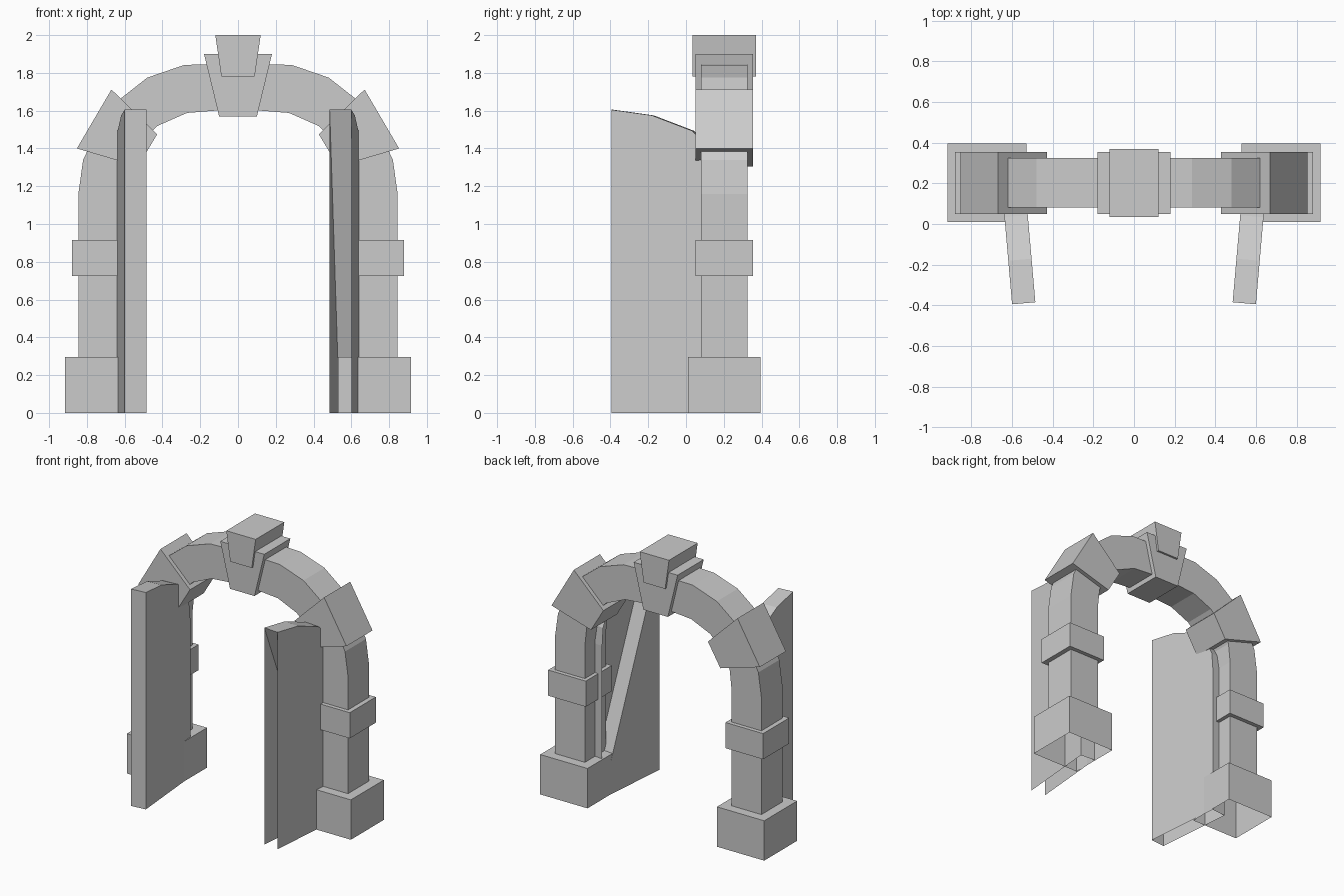
import bpy
import bmesh
from mathutils import Vector

if "Cube" in bpy.data.objects:
    bpy.data.objects.remove(bpy.data.objects["Cube"])


def make_object(name, verts, faces):
    mesh = bpy.data.meshes.new(name)
    mesh.from_pydata(verts, [], faces)
    bm = bmesh.new()
    bm.from_mesh(mesh)
    bmesh.ops.recalc_face_normals(bm, faces=bm.faces)
    bm.to_mesh(mesh)
    bm.free()
    obj = bpy.data.objects.new(name, mesh)
    bpy.context.collection.objects.link(obj)
    return obj


def prism(name, profile, y0, y1, skip=(), flip=1):
    """Front (x, z) outline extruded along y; skip lists the open side edges."""
    n = len(profile)
    verts = [(flip * x, y, z) for y in (y0, y1) for x, z in profile]
    faces = [tuple(range(n)), tuple(range(n, 2 * n))]
    faces += [(i, (i + 1) % n, (i + 1) % n + n, i + n) for i in range(n) if i not in skip]
    return make_object(name, verts, faces)


def box_outline(x0, x1, z0, z1):
    return [(x0, z0), (x1, z0), (x1, z1), (x0, z1)]


# Arch band: right-half section pairs from foot to crown, mirrored
outer = [(0.845, 0.28), (0.845, 1.16), (0.82, 1.34), (0.69, 1.61),
         (0.48, 1.775), (0.285, 1.842), (0, 1.85)]
inner = [(0.6, 0.28), (0.6, 1.16), (0.585, 1.30), (0.53, 1.42),
         (0.425, 1.52), (0.27, 1.588), (0, 1.61)]
outer += [(-x, z) for x, z in outer[-2::-1]]
inner += [(-x, z) for x, z in inner[-2::-1]]
verts, faces = [], []
for (ox, oz), (ix, iz) in zip(outer, inner):
    verts += [(ox, 0.08, oz), (ix, 0.08, iz), (ix, 0.325, iz), (ox, 0.325, oz)]
for k in range(len(outer) - 1):
    for j in range(4):
        a, b = 4 * k + j, 4 * k + (j + 1) % 4
        faces.append((a, b, b + 4, a + 4))
make_object("arch_band", verts, faces)

# Keystone and its raised centre
prism("keystone", [(-0.1, 1.57), (0.1, 1.57), (0.18, 1.9), (-0.18, 1.9)], 0.05, 0.355)
prism("keystone_centre", [(-0.088, 1.78), (0.088, 1.78), (0.12, 2), (-0.12, 2)], 0.035, 0.37)

# Door leaf outline: distance from the free edge, height
leaf = [(0, 0), (0, 1.605), (0.215, 1.575), (0.43, 1.493),
        (0.53, 1.39), (0.59, 1.26), (0.60, 1.13), (0.60, 0)]
corner = Vector((0.60, -0.395))
along = Vector((0.087, 0.996))
across = Vector((-0.996, 0.087)) * 0.115

for side, s in (("left", -1), ("right", 1)):
    # Pillar blocks and shoulder stone
    prism("base_block_" + side, box_outline(0.53, 0.917, 0, 0.295), 0.01, 0.395, skip=(0,), flip=s)
    prism("band_block_" + side, box_outline(0.572, 0.88, 0.725, 0.915), 0.05, 0.355, flip=s)
    prism("shoulder_stone_" + side,
          [(0.53, 1.305), (0.853, 1.40), (0.67, 1.712), (0.428, 1.475)], 0.05, 0.355, flip=s)

    # Open door leaf, open underneath
    n = len(leaf)
    verts = []
    for off in (0, 1):
        for d, z in leaf:
            p = corner + along * d + across * off
            verts.append((s * p.x, p.y, z))
    faces = [tuple(range(n))]
    faces += [(i, i + 1, i + 1 + n, i + n) for i in range(1, n - 1)]
    if s < 0:
        faces += [tuple(range(n, 2 * n)), (0, 1, 1 + n, n)]
    else:
        # right leaf: half inner panel and a sloping brace, open front edge
        faces += [(n, n + 1, 2 * n - 1), (1, n + 1, 2 * n - 1, n - 1)]
    make_object("door_leaf_" + side, verts, faces)
